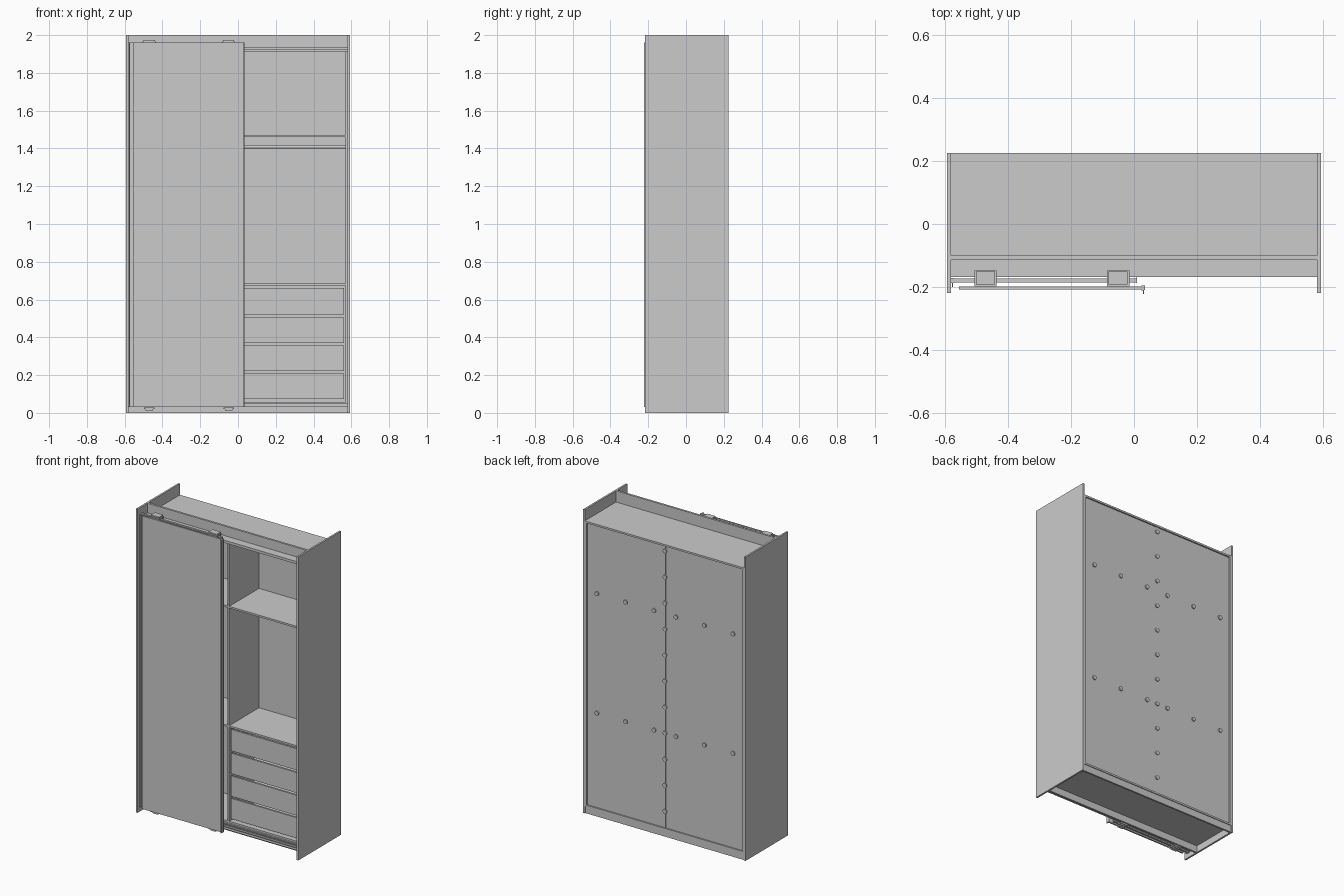
import bpy, math


def box(name, x0, x1, y0, y1, z0, z1):
    """Axis-aligned board given by its limits."""
    bpy.ops.mesh.primitive_cube_add(size=1, location=((x0 + x1) / 2, (y0 + y1) / 2, (z0 + z1) / 2))
    o = bpy.context.object
    o.name = name
    o.scale = (x1 - x0, y1 - y0, z1 - z0)
    bpy.ops.object.transform_apply(location=False, rotation=False, scale=True)
    return o


def cyl(name, r, depth, loc, rot, sides=20):
    bpy.ops.mesh.primitive_cylinder_add(vertices=sides, radius=r, depth=depth, location=loc, rotation=rot)
    o = bpy.context.object
    o.name = name
    bpy.ops.object.shade_smooth_by_angle()
    return o


def extrude_profile(name, pts, z0, z1):
    """Vertical prism from an xy outline."""
    n = len(pts)
    verts = [(x, y, z) for z in (z0, z1) for x, y in pts]
    faces = [tuple(reversed(range(n))), tuple(range(n, 2 * n))]
    faces += [(i, (i + 1) % n, n + (i + 1) % n, n + i) for i in range(n)]
    me = bpy.data.meshes.new(name)
    me.from_pydata(verts, [], faces)
    o = bpy.data.objects.new(name, me)
    bpy.context.collection.objects.link(o)
    return o


FRONT, BACK = -0.10, 0.225      # carcass depth limits
IN = 0.58                       # inner face of the outer sides

# Outer sides and inner carcass sides
for s, tag in ((-1, "left"), (1, "right")):
    a, b = sorted((s * IN, s * 0.592))
    box(f"outer_side_{tag}", a, b, -0.218, BACK, 0, 2)
    a, b = sorted((s * 0.568, s * IN))
    box(f"inner_side_{tag}", a, b, FRONT, BACK, 0.055, 1.914)

# Top, bottom, divider, plinths and fascia
box("top_panel", -IN, IN, FRONT, BACK, 1.914, 1.926)
box("bottom_panel", -IN, IN, FRONT, BACK, 0.045, 0.057)
box("divider", -0.006, 0.006, FRONT, 0.212, 0.057, 1.914)
box("front_plinth", -IN, IN, -0.112, FRONT, 0, 0.045)
box("rear_plinth", -IN, IN, 0.208, 0.22, 0, 0.045)
box("fascia", -IN, IN, -0.114, FRONT, 1.914, 2)

# Back panels with joining strip
box("back_panel_a", -0.568, -0.003, 0.210, 0.216, 0.057, 1.914)
box("back_panel_b", 0.003, 0.568, 0.210, 0.216, 0.057, 1.914)
box("back_strip", -0.005, 0.005, 0.212, 0.219, 0.057, 1.914)

# Round back fasteners: centre column and two rows at shelf height
spots = [(0, 0.166 + 0.1715 * i) for i in range(11)]
spots += [(s * x, z) for z in (0.68, 1.467) for s in (-1, 1) for x in (0.08, 0.287, 0.496)]
for x, z in spots:
    cyl("back_fastener", 0.014, 0.01, (x, 0.219, z), (math.pi / 2, 0, 0))

# Shelves and hanging rails in both bays
for s in (-1, 1):
    a, b = sorted((s * 0.006, s * 0.568))
    box("upper_shelf", a, b, FRONT, 0.21, 1.46, 1.472)
    box("lower_shelf", a, b, FRONT, 0.21, 0.674, 0.686)
    cyl("hanging_rail", 0.008, 0.562, (s * 0.287, 0.055, 1.408), (0, math.pi / 2, 0))

# Drawers in the right bay
tops = (0.208, 0.356, 0.506, 0.662)
for i, (z0, z1) in enumerate(zip((0.073, 0.222, 0.371, 0.521), tops)):
    box(f"drawer_front_{i}", 0.014, 0.561, -0.094, -0.082, z0, z1)
    box(f"drawer_side_left_{i}", 0.022, 0.032, -0.082, 0.19, z0 + 0.015, z1 - 0.02)
    box(f"drawer_side_right_{i}", 0.543, 0.553, -0.082, 0.19, z0 + 0.015, z1 - 0.02)
    box(f"drawer_back_{i}", 0.032, 0.543, 0.18, 0.19, z0 + 0.015, z1 - 0.02)
    box(f"drawer_base_{i}", 0.032, 0.543, -0.082, 0.18, z0 + 0.018, z0 + 0.024)

# Sliding tracks, top and bottom, each a plate with guide lips
for name, z0, z1, lip0, lip1 in (("top_track", 1.932, 1.937, 1.920, 1.932),
                                 ("bottom_track", 0.035, 0.040, 0.040, 0.050)):
    box(name, -IN, IN, -0.168, -0.112, z0, z1)
    for y in (-0.168, -0.145, -0.136):
        box(name + "_lip", -IN, IN, y, y + 0.004, lip0, lip1)

# Two sliding doors parked on the left
box("front_door", -0.555, 0.026, -0.208, -0.198, 0.03, 1.96)
box("rear_door", -0.572, 0.008, -0.185, -0.172, 0.03, 1.96)

# Hooked edge handles
extrude_profile("front_door_handle", [
    (0.024, -0.210), (0.028, -0.210), (0.028, -0.222), (0.031, -0.222),
    (0.031, -0.210), (0.035, -0.208), (0.035, -0.195), (0.024, -0.195)], 0.03, 1.96)
extrude_profile("rear_door_handle", [
    (-0.580, -0.187), (-0.577, -0.187), (-0.577, -0.200), (-0.573, -0.200),
    (-0.573, -0.187), (-0.570, -0.187), (-0.570, -0.171), (-0.580, -0.171)], 0.03, 1.96)
box("rear_door_edge", 0.006, 0.010, -0.187, -0.170, 0.03, 1.96)

# Roller hangers above and guides below the doors
for x in (-0.47, -0.05):
    box("top_hanger", x - 0.035, x + 0.035, -0.196, -0.148, 1.961, 1.967)
    box("top_hanger_cap", x - 0.03, x + 0.03, -0.192, -0.15, 1.967, 1.975)
    box("hanger_leg", x - 0.03, x + 0.03, -0.154, -0.149, 1.937, 1.961)
    box("hanger_plate", x - 0.035, x + 0.035, -0.198, -0.194, 1.90, 1.967)
    box("bottom_guide", x - 0.028, x + 0.028, -0.197, -0.15, 0.021, 0.029)
    box("bottom_guide_foot", x - 0.02, x + 0.02, -0.192, -0.155, 0.013, 0.021)
